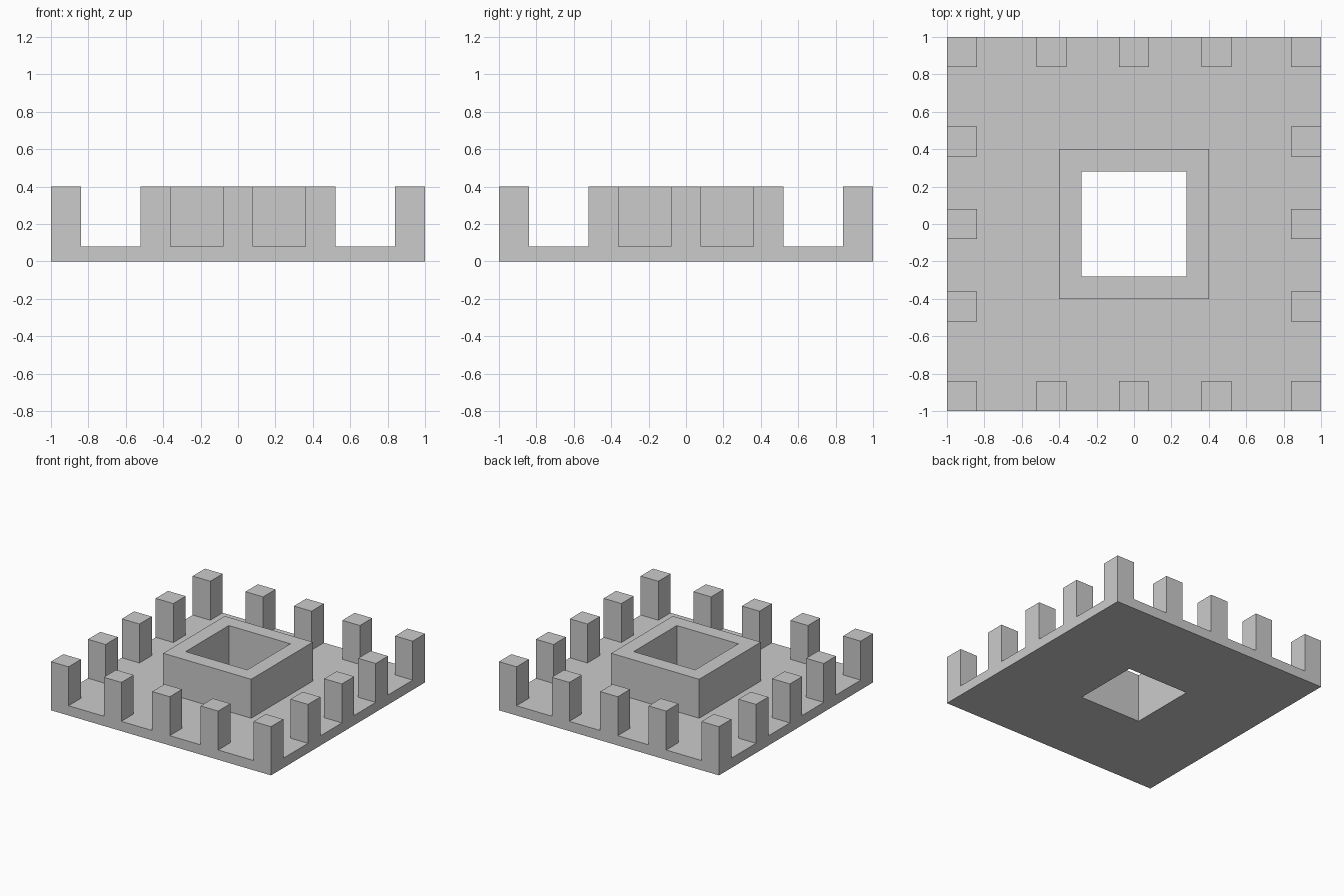
import bpy, bmesh
from mathutils import Vector

if "Cube" in bpy.data.objects:
    bpy.data.objects.remove(bpy.data.objects["Cube"])

PLATE_TOP, TOP = 0.08, 0.40
HOLE, COLLAR = 0.28, 0.40          # half widths
POST_CENTRES, POST_HALF = (0.0, 0.44, 0.92), 0.08

# Plan grid lines, mirrored about the centre
half = [0.08, 0.28, 0.36, 0.40, 0.52, 0.84, 1.0]
lines = [-v for v in reversed(half)] + half


def in_post_band(v):
    return any(abs(abs(v) - c) < POST_HALF for c in POST_CENTRES)


def is_raised(c):
    reach = max(abs(c.x), abs(c.y))
    on_rim = reach > 0.84
    return reach < COLLAR or (on_rim and in_post_band(c.x) and in_post_band(c.y))


def extrude_up(bm, faces, height):
    geom = bmesh.ops.extrude_face_region(bm, geom=faces)["geom"]
    verts = [g for g in geom if isinstance(g, bmesh.types.BMVert)]
    bmesh.ops.translate(bm, verts=verts, vec=Vector((0, 0, height)))
    return [g for g in geom if isinstance(g, bmesh.types.BMFace)]


bm = bmesh.new()

# Square sheet with the central opening left out
grid = [[bm.verts.new((x, y, 0)) for y in lines] for x in lines]
for i in range(len(lines) - 1):
    for j in range(len(lines) - 1):
        cx, cy = (lines[i] + lines[i + 1]) / 2, (lines[j] + lines[j + 1]) / 2
        if max(abs(cx), abs(cy)) > HOLE:
            bm.faces.new((grid[i][j], grid[i + 1][j],
                          grid[i + 1][j + 1], grid[i][j + 1]))
bmesh.ops.delete(bm, geom=[v for v in bm.verts if not v.link_faces], context='VERTS')

# Base plate thickness
top = extrude_up(bm, bm.faces[:], PLATE_TOP)

# Central collar and the rim posts
extrude_up(bm, [f for f in top if is_raised(f.calc_center_median())], TOP - PLATE_TOP)

bmesh.ops.recalc_face_normals(bm, faces=bm.faces[:])
mesh = bpy.data.meshes.new("plate_with_collar_and_posts")
bm.to_mesh(mesh)
bm.free()
obj = bpy.data.objects.new("plate_with_collar_and_posts", mesh)
bpy.context.collection.objects.link(obj)
